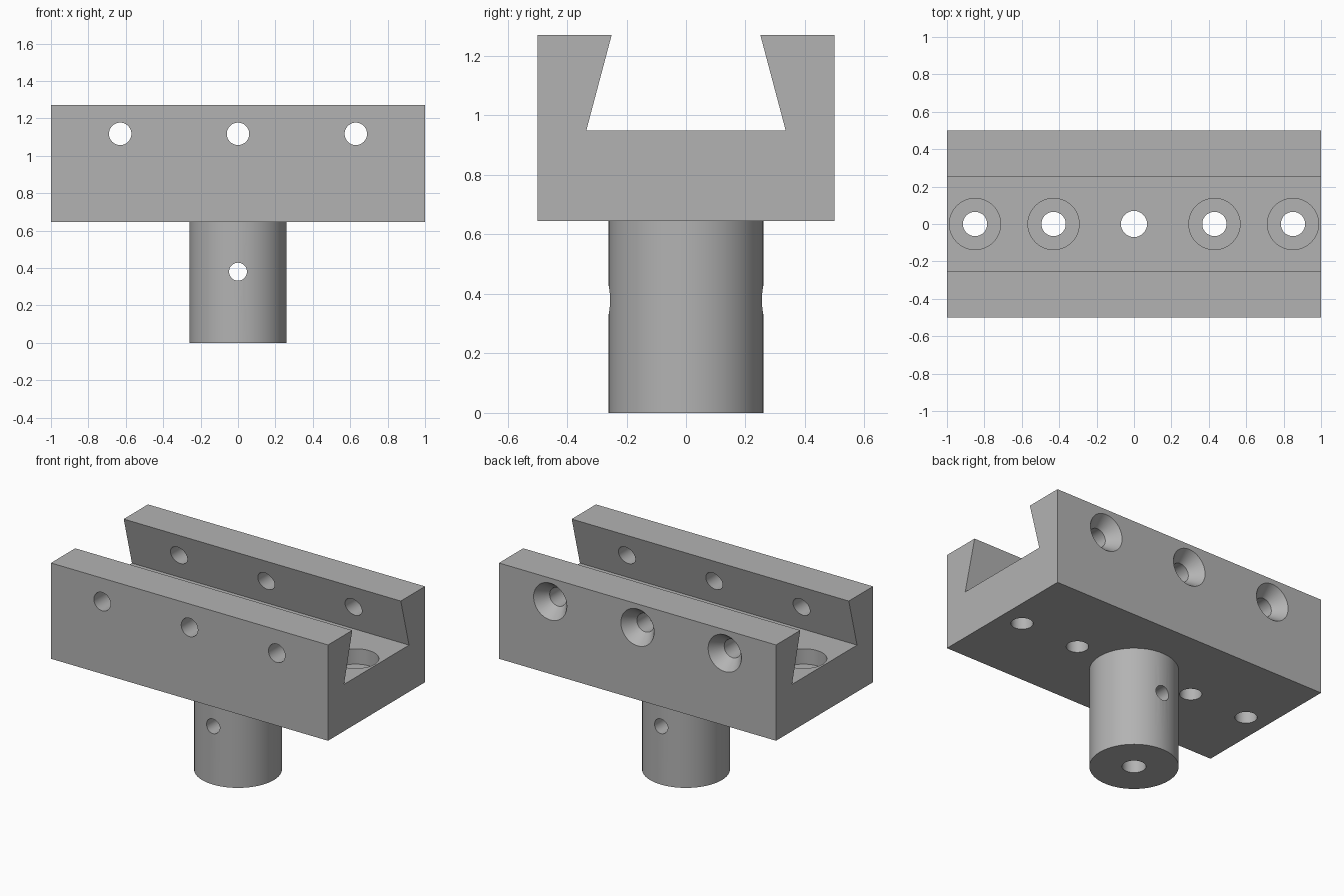
import bpy, bmesh, math
from mathutils import Matrix, Vector

cube = bpy.data.objects.get("Cube")
if cube:
    bpy.data.objects.remove(cube, do_unlink=True)

BASE, FLOOR, TOP = 0.645, 0.95, 1.27   # block underside, slot floor, block top
POST_R = 0.26

steel = bpy.data.materials.new("plain grey")
steel.use_nodes = True
grey = (0.45, 0.45, 0.45, 1)
steel.diffuse_color = grey
steel.node_tree.nodes["Principled BSDF"].inputs["Base Color"].default_value = grey


def add_object(name, bm):
    bmesh.ops.recalc_face_normals(bm, faces=bm.faces)
    mesh = bpy.data.meshes.new(name)
    bm.to_mesh(mesh)
    bm.free()
    obj = bpy.data.objects.new(name, mesh)
    bpy.context.collection.objects.link(obj)
    mesh.materials.append(steel)
    return obj


def lathe(bm, profile, matrix, sides=48):
    """Closed solid of revolution from (radius, height) pairs along local z."""
    rings = []
    for r, h in profile:
        rings.append([bm.verts.new(matrix @ Vector((
            r * math.cos(math.tau * i / sides),
            r * math.sin(math.tau * i / sides), h))) for i in range(sides)])
    for low, high in zip(rings, rings[1:]):
        for i in range(sides):
            j = (i + 1) % sides
            bm.faces.new((low[i], low[j], high[j], high[i]))
    bm.faces.new(rings[0])
    bm.faces.new(rings[-1])


def cut(target, cutter):
    cutter.hide_render = True
    cutter.hide_set(True)
    mod = target.modifiers.new(cutter.name, 'BOOLEAN')
    mod.operation = 'DIFFERENCE'
    mod.solver = 'EXACT'
    mod.object = cutter


def finish(obj):
    bpy.ops.object.select_all(action='DESELECT')
    obj.select_set(True)
    bpy.context.view_layer.objects.active = obj
    for mod in list(obj.modifiers):
        bpy.ops.object.modifier_apply(modifier=mod.name)
    bpy.ops.object.shade_smooth_by_angle(angle=math.radians(30))


# Dovetail block: half profile mirrored across y, extruded along x
half = [(0.5, BASE), (0.5, TOP), (0.25, TOP), (0.335, FLOOR)]
section = half + [(-y, z) for y, z in reversed(half)]
bm = bmesh.new()
face = bm.faces.new([bm.verts.new((-1, y, z)) for y, z in section])
ext = bmesh.ops.extrude_face_region(bm, geom=[face])
bmesh.ops.translate(bm, vec=(2, 0, 0),
                    verts=[v for v in ext["geom"] if isinstance(v, bmesh.types.BMVert)])
block = add_object("dovetail_block", bm)

# Counterbored floor holes and the plain centre hole
bm = bmesh.new()
for x in (-0.85, -0.43, 0.43, 0.85):
    lathe(bm, [(0.065, BASE - 0.1), (0.065, FLOOR - 0.1),
               (0.137, FLOOR - 0.1), (0.137, FLOOR + 0.05)],
          Matrix.Translation((x, 0, 0)))
lathe(bm, [(0.07, -0.1), (0.07, FLOOR + 0.05)], Matrix.Identity(4))
floor_holes = add_object("floor_hole_cutter", bm)

# Clamp holes through both walls, countersunk at the back
bm = bmesh.new()
for x in (-0.63, 0, 0.63):
    lathe(bm, [(0.06, -0.6), (0.06, 0.42), (0.12, 0.5), (0.12, 0.6)],
          Matrix.Translation((x, 0, 1.117)) @ Matrix.Rotation(-math.pi / 2, 4, 'X'))
clamp_holes = add_object("clamp_hole_cutter", bm)

# Round post with a pin hole from front to back
bm = bmesh.new()
lathe(bm, [(POST_R, 0), (POST_R, BASE)], Matrix.Identity(4), 64)
post = add_object("round_post", bm)
bm = bmesh.new()
lathe(bm, [(0.048, -0.4), (0.048, 0.4)],
      Matrix.Translation((0, 0, 0.38)) @ Matrix.Rotation(-math.pi / 2, 4, 'X'), 32)
pin_hole = add_object("pin_hole_cutter", bm)

cut(block, floor_holes)
cut(block, clamp_holes)
cut(post, floor_holes)
cut(post, pin_hole)
finish(block)
finish(post)
for helper in (floor_holes, clamp_holes, pin_hole):
    bpy.data.objects.remove(helper, do_unlink=True)
